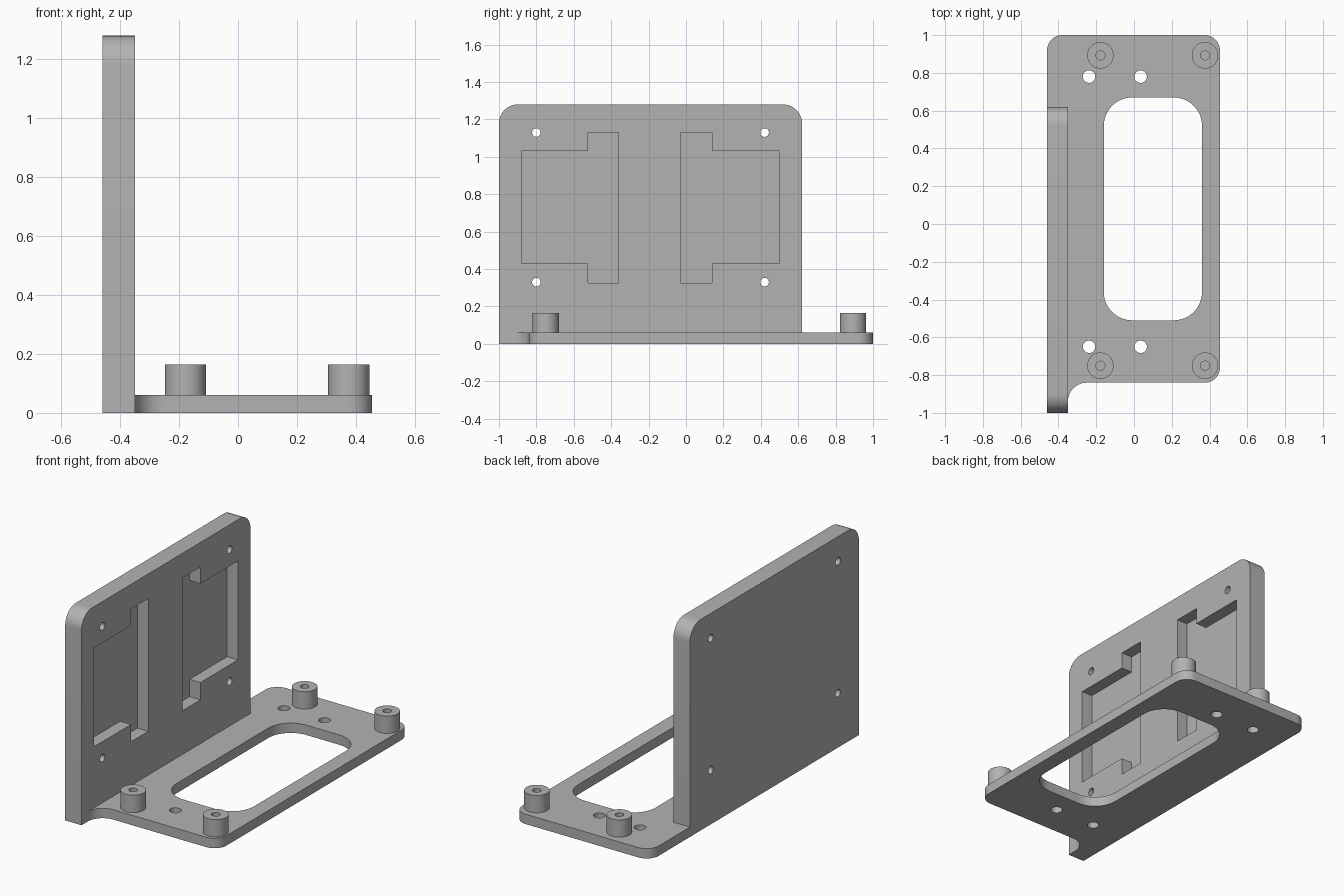
import bpy
import bmesh
from math import sin, cos, pi, tau, radians
from mathutils import Vector

cube = bpy.data.objects.get("Cube")
if cube:
    bpy.data.objects.remove(cube, do_unlink=True)

grey = bpy.data.materials.new("matte grey")
grey.use_nodes = True
colour = (0.45, 0.45, 0.45, 1)
grey.diffuse_color = colour
grey.node_tree.nodes["Principled BSDF"].inputs["Base Color"].default_value = colour


def rounded(corners, steps=12):
    """Outline from right-angled corners (a, b, radius), radius optional."""
    pts = []
    for i, (a, b, *r) in enumerate(corners):
        p = Vector((a, b))
        if not r:
            pts.append(p)
            continue
        u = (Vector(corners[i - 1][:2]) - p).normalized() * r[0]
        v = (Vector(corners[(i + 1) % len(corners)][:2]) - p).normalized() * r[0]
        for k in range(steps + 1):
            t = k / steps * pi / 2
            pts.append(p + u + v - u * sin(t) - v * cos(t))
    return [p for i, p in enumerate(pts) if (p - pts[i - 1]).length > 1e-5]


def circle(a, b, r, sides=40):
    return [Vector((a + r * cos(tau * k / sides), b + r * sin(tau * k / sides)))
            for k in range(sides)]


def prism(name, outline, low, high, axis="z"):
    """Extrude an outline along z, or a (y, z) outline along x."""
    bm = bmesh.new()
    place = (lambda p, c: (p.x, p.y, c)) if axis == "z" else (lambda p, c: (c, p.x, p.y))
    face = bm.faces.new([bm.verts.new(place(p, low)) for p in outline])
    ext = bmesh.ops.extrude_face_region(bm, geom=[face])
    top = [e for e in ext["geom"] if isinstance(e, bmesh.types.BMVert)]
    bmesh.ops.translate(bm, verts=top, vec=place(Vector((0, 0)), high - low))
    bmesh.ops.recalc_face_normals(bm, faces=bm.faces)
    mesh = bpy.data.meshes.new(name)
    bm.to_mesh(mesh)
    bm.free()
    mesh.materials.append(grey)
    obj = bpy.data.objects.new(name, mesh)
    bpy.context.collection.objects.link(obj)
    return obj


def finish(obj, cutters):
    """Subtract the cutters, then smooth only the rounded surfaces."""
    bpy.ops.object.select_all(action="DESELECT")
    bpy.context.view_layer.objects.active = obj
    obj.select_set(True)
    for cutter in cutters:
        mod = obj.modifiers.new("cut", "BOOLEAN")
        mod.operation = "DIFFERENCE"
        mod.solver = "EXACT"
        mod.object = cutter
        bpy.ops.object.modifier_apply(modifier=mod.name)
        bpy.data.objects.remove(cutter, do_unlink=True)
    bpy.ops.object.shade_smooth_by_angle(angle=radians(30))


back, inner, edge = -0.46, -0.35, 0.455
plate_top, wall_end = 0.06, 0.62

# Upright wall with screw holes and two stepped pockets
wall = prism("upright_wall", rounded([(-1, 0), (wall_end, 0), (wall_end, 1.28, 0.1),
                                      (-1, 1.28, 0.1)]), back, inner, "x")
cuts = [prism("wall_hole", circle(y, z, 0.023), back - 0.1, inner + 0.1, "x")
        for y in (-0.8, 0.42) for z in (0.33, 1.13)]
for outer, step, near in ((-0.88, -0.525, -0.36), (0.5, 0.14, -0.03)):
    pocket = rounded([(outer, 0.43), (step, 0.43), (step, 0.325), (near, 0.325),
                      (near, 1.13), (step, 1.13), (step, 1.03), (outer, 1.03)])
    cuts.append(prism("pocket", pocket, inner - 0.073, inner + 0.1, "x"))
finish(wall, cuts)

# Base plate, filleted into the wall at the front and wrapping its rear end
base = prism("base_plate", rounded([
    (back, wall_end), (inner, wall_end), (inner, -0.94), (inner, -0.84, 0.1),
    (edge, -0.84, 0.08), (edge, 1, 0.08), (back, 1, 0.08)]), 0, plate_top)
window = rounded([(-0.16, -0.51, 0.15), (0.36, -0.51, 0.15),
                  (0.36, 0.67, 0.15), (-0.16, 0.67, 0.15)])
cuts = [prism("window", window, -0.1, 0.2)]
cuts += [prism("base_hole", circle(x, y, 0.033), -0.1, 0.2)
         for x in (-0.238, 0.035) for y in (-0.65, 0.78)]
finish(base, cuts)

# Standoffs with blind screw holes
for side, x in (("right", -0.178), ("left", 0.376)):
    for end, y in (("front", -0.75), ("back", 0.893)):
        post = prism(f"standoff_{end}_{side}", circle(x, y, 0.07), plate_top, 0.165)
        finish(post, [prism("bore", circle(x, y, 0.024), plate_top + 0.005, 0.3)])
